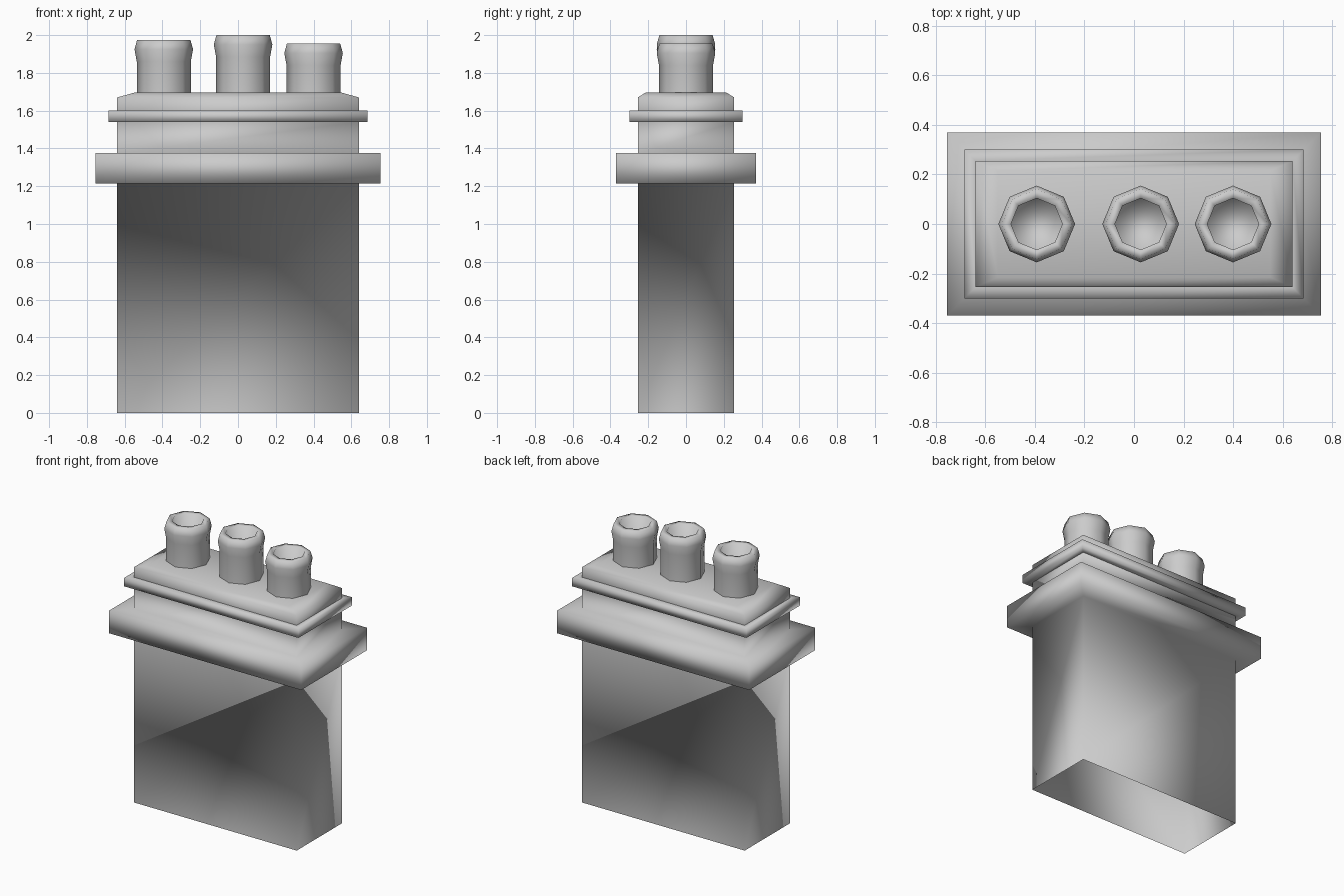
import bpy, bmesh, math

if "Cube" in bpy.data.objects:
    bpy.data.objects.remove(bpy.data.objects["Cube"])


def loft(name, rings, cap_last=False, smooth_all=False, angle=100):
    """Bridge successive rings of points; optionally close the last ring."""
    bm = bmesh.new()
    loops = [[bm.verts.new(p) for p in r] for r in rings]
    n = len(rings[0])
    for a, b in zip(loops, loops[1:]):
        for i in range(n):
            j = (i + 1) % n
            bm.faces.new((a[i], a[j], b[j], b[i]))
    if cap_last:
        bm.faces.new(loops[-1])
    for f in bm.faces:
        f.smooth = True
    # horizontal ring edges are creased, upright corners stay smooth
    if not smooth_all:
        for e in bm.edges:
            v, w = e.verts
            if abs(v.co.z - w.co.z) < 1e-5 and len(e.link_faces) == 2:
                e.smooth = e.calc_face_angle() < math.radians(angle)
    me = bpy.data.meshes.new(name)
    bm.to_mesh(me)
    bm.free()
    ob = bpy.data.objects.new(name, me)
    bpy.context.collection.objects.link(ob)
    return ob


def rect(x, y, z):
    return [(-x, -y, z), (x, -y, z), (x, y, z), (-x, y, z)]


def octagon(cx, r, z):
    return [(cx + r * math.cos(i * math.pi / 4), r * math.sin(i * math.pi / 4), z)
            for i in range(8)]


X, Y = 0.64, 0.255

# Stack: open at the bottom, with a wide square band
loft("chimney_stack", [rect(X, Y, 0), rect(X, Y, 1.215), rect(0.755, 0.37, 1.215),
                       rect(0.755, 0.37, 1.375), rect(X, Y, 1.375), rect(X, Y, 1.54)],
     angle=60)

# Thin softly shaded ledge
loft("upper_ledge", [rect(X, Y, 1.54), rect(0.685, 0.30, 1.54),
                     rect(0.685, 0.30, 1.60), rect(X, Y, 1.60)], smooth_all=True)

# Crown with a gently sloped top
loft("crown", [rect(X, Y, 1.60), rect(X, Y, 1.67), rect(0.55, 0.215, 1.695)],
     cap_last=True, angle=40)

# Three octagonal pots with a flared lip and a recessed mouth
for name, cx, top in (("left_pot", -0.393, 1.975), ("middle_pot", 0.027, 2.0),
                      ("right_pot", 0.4, 1.955)):
    profile = [(0.143, 1.69), (0.143, top - 0.115), (0.155, top - 0.05),
               (0.141, top), (0.104, top), (0.104, top - 0.1)]
    loft(name, [octagon(cx, r, z) for r, z in profile], cap_last=True, smooth_all=True)
